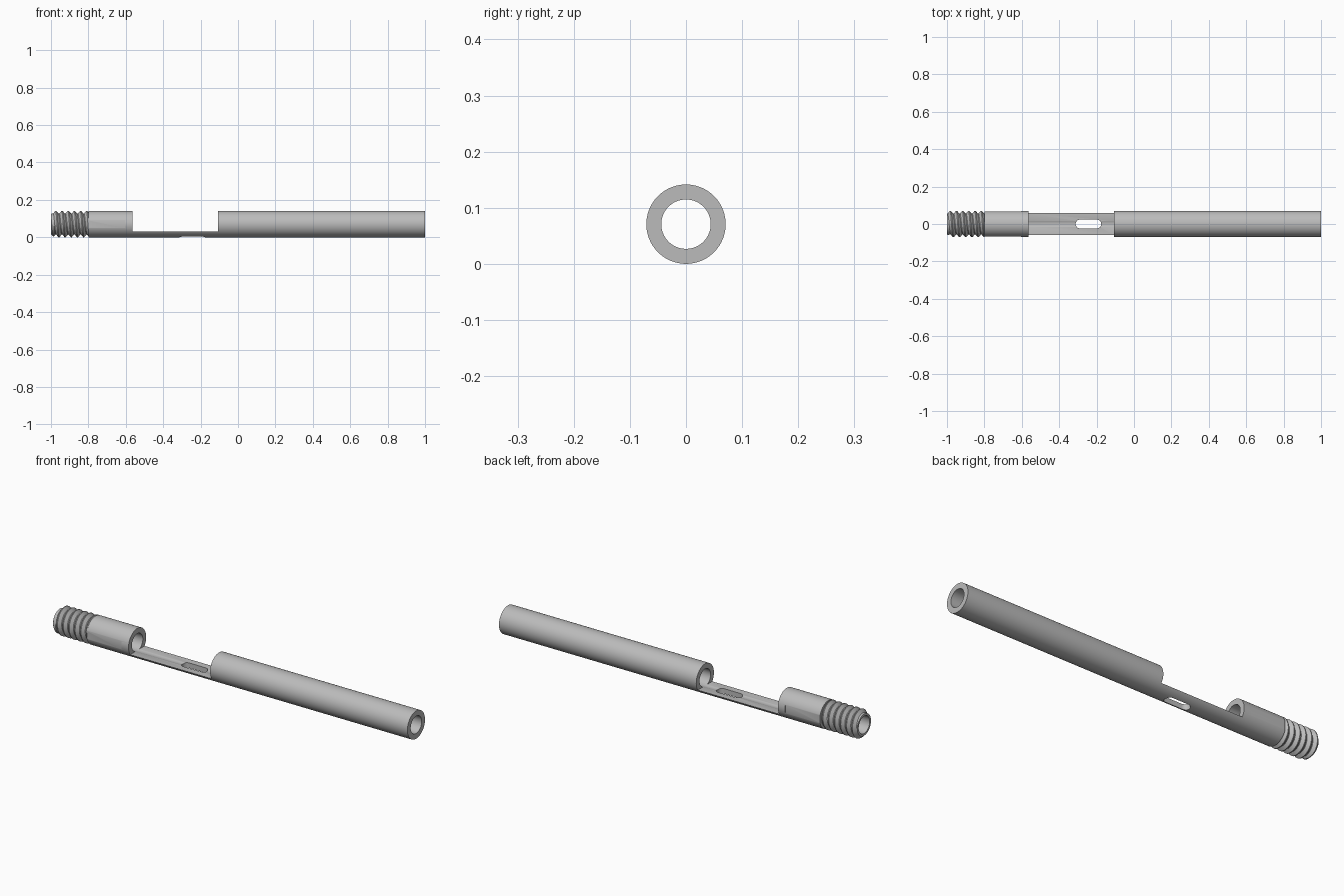
import bpy, bmesh, math
from mathutils import Matrix, Vector

if "Cube" in bpy.data.objects:
    bpy.data.objects.remove(bpy.data.objects["Cube"])

OUTER, BORE, SIDES = 0.0707, 0.044, 96
LEFT, SHOULDER, RIGHT = -1.0, -0.8, 1.0
PITCH, DEPTH = 0.033, 0.015
AXIS = Vector((0, 0, OUTER))

steel = bpy.data.materials.new("brushed steel grey")
steel.use_nodes = True
colour = (0.5, 0.5, 0.5, 1)
steel.diffuse_color = colour
steel.node_tree.nodes["Principled BSDF"].inputs["Base Color"].default_value = colour


def finish(bm, name):
    bmesh.ops.recalc_face_normals(bm, faces=bm.faces)
    mesh = bpy.data.meshes.new(name)
    bm.to_mesh(mesh)
    bm.free()
    mesh.materials.append(steel)
    obj = bpy.data.objects.new(name, mesh)
    bpy.context.collection.objects.link(obj)
    return obj


def ring_point(x, radius, angle):
    return AXIS + Vector((x, radius * math.cos(angle), radius * math.sin(angle)))


def skin(bm, columns):
    """Joins neighbouring columns of points with quads."""
    cols = [[bm.verts.new(p) for p in col] for col in columns]
    for a, b in zip(cols, cols[1:]):
        for i in range(len(a) - 1):
            bm.faces.new((a[i], a[i + 1], b[i + 1], b[i]))
    bmesh.ops.remove_doubles(bm, verts=bm.verts, dist=1e-5)


def box(name, x0, x1, y0, y1, z0, z1):
    bm = bmesh.new()
    bmesh.ops.create_cube(bm, size=1)
    bmesh.ops.scale(bm, vec=(x1 - x0, y1 - y0, z1 - z0), verts=bm.verts)
    bmesh.ops.translate(bm, vec=((x0 + x1) / 2, (y0 + y1) / 2, (z0 + z1) / 2), verts=bm.verts)
    return finish(bm, name)


def slot_cutter(x0, x1, radius):
    """Upright prism with two rounded ends."""
    bm = bmesh.new()
    verts = []
    for centre, start in ((x1 - radius, -math.pi / 2), (x0 + radius, math.pi / 2)):
        for i in range(17):
            a = start + math.pi * i / 16
            verts.append(bm.verts.new((centre + radius * math.cos(a), radius * math.sin(a), -0.05)))
    face = bm.faces.new(verts)
    top = bmesh.ops.extrude_face_region(bm, geom=[face])["geom"]
    bmesh.ops.translate(bm, vec=(0, 0, 0.1), verts=[v for v in top if isinstance(v, bmesh.types.BMVert)])
    return finish(bm, "slot_cutter")


def smooth(obj):
    bpy.ops.object.select_all(action="DESELECT")
    obj.select_set(True)
    bpy.context.view_layer.objects.active = obj
    bpy.ops.object.shade_smooth_by_angle(angle=math.radians(25))


# Plain tube with its bore
angles = [2 * math.pi * i / SIDES for i in range(SIDES + 1)]
bm = bmesh.new()
section = [(SHOULDER, BORE), (SHOULDER, OUTER), (RIGHT, OUTER), (RIGHT, BORE), (SHOULDER, BORE)]
skin(bm, [[ring_point(x, r, a) for x, r in section] for a in angles])
tube = finish(bm, "tube_body")

# Open window, oval slot in its floor, and shallow side flats
cutters = [box("window_cutter", -0.565, -0.107, -0.1, 0.1, 0.03, 0.2),
           slot_cutter(-0.312, -0.175, 0.024)]
for side in (-1, 1):
    y0, y1 = sorted((side * 0.0675, side * 0.1))
    cutters.append(box("flat_cutter", -0.85, -0.605, y0, y1, -0.05, 0.2))
for cutter in cutters:
    cutter.hide_render = True
    mod = tube.modifiers.new(cutter.name, "BOOLEAN")
    mod.operation, mod.solver, mod.object = "DIFFERENCE", "EXACT", cutter
bpy.context.view_layer.update()
graph = bpy.context.evaluated_depsgraph_get()
cut_mesh = bpy.data.meshes.new_from_object(tube.evaluated_get(graph))
tube.modifiers.clear()
tube.data = cut_mesh
for cutter in cutters:
    bpy.data.objects.remove(cutter)
smooth(tube)

# Threaded end: a helical ridge profile, chamfered at the tip
KNOTS = [(0.0, 0.0), (0.1, 0.0), (0.48, 1.0), (0.62, 1.0), (1.0, 0.0)]


def ridge(phase):
    phase %= 1
    for (p0, h0), (p1, h1) in zip(KNOTS, KNOTS[1:]):
        if phase <= p1:
            return h0 + (h1 - h0) * (phase - p0) / (p1 - p0)
    return 0


def thread_column(angle):
    turn = angle / (2 * math.pi)
    chamfer = 0.016
    xs = [LEFT + (k + p + turn - 1) * PITCH for k in range(9) for p, _ in KNOTS[:-1]]
    xs = sorted([min(max(x, LEFT), SHOULDER) for x in xs] + [LEFT, LEFT + chamfer, SHOULDER])
    col = [ring_point(LEFT, BORE, angle)]
    for x in xs:
        r = OUTER - DEPTH + DEPTH * ridge((x - LEFT) / PITCH - turn)
        r = min(r, OUTER - chamfer + (x - LEFT))
        col.append(ring_point(x, r, angle))
    return col + [ring_point(SHOULDER, BORE, angle), ring_point(LEFT, BORE, angle)]


bm = bmesh.new()
skin_cols = [thread_column(a) for a in angles]
cols = [[bm.verts.new(p) for p in col] for col in skin_cols]
for a, b in zip(cols, cols[1:]):
    for i in range(len(a) - 1):
        bm.faces.new((a[i], a[i + 1], b[i + 1], b[i]))
bmesh.ops.remove_doubles(bm, verts=bm.verts, dist=1e-5)
bmesh.ops.dissolve_degenerate(bm, edges=bm.edges, dist=1e-6)
smooth(finish(bm, "threaded_end"))
